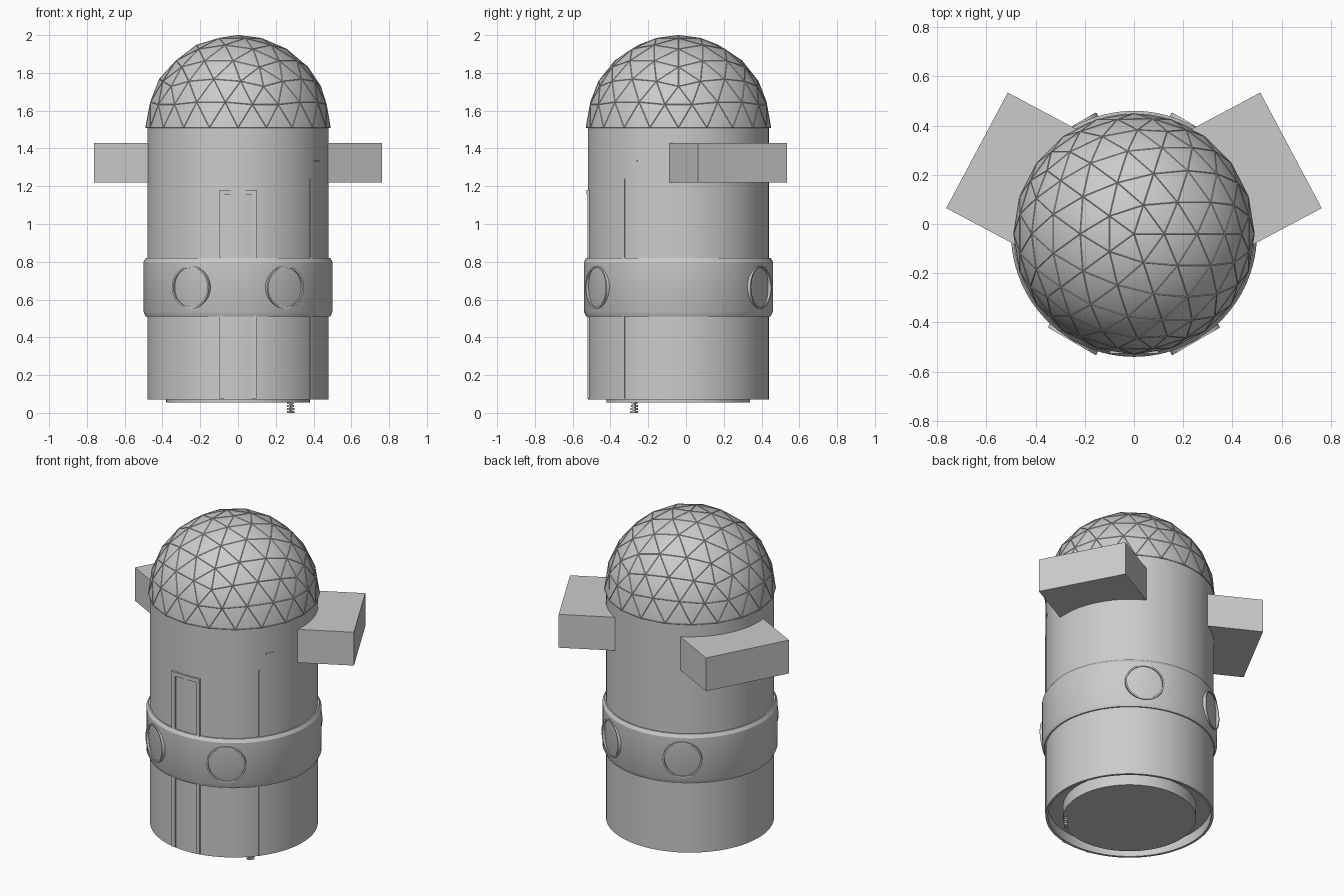
import bpy, bmesh, math
from mathutils import Matrix, Vector

if "Cube" in bpy.data.objects:
    bpy.data.objects.remove(bpy.data.objects["Cube"])

CY = -0.04  # body axis offset in y


def finish(bm, name, smooth=True):
    bmesh.ops.recalc_face_normals(bm, faces=bm.faces)
    me = bpy.data.meshes.new(name)
    bm.to_mesh(me)
    bm.free()
    ob = bpy.data.objects.new(name, me)
    bpy.context.collection.objects.link(ob)
    ob.location = (0, CY, 0)
    if smooth:
        bpy.ops.object.select_all(action='DESELECT')
        ob.select_set(True)
        bpy.context.view_layer.objects.active = ob
        bpy.ops.object.shade_smooth_by_angle(angle=math.radians(30))
    return ob


def lathe(name, profile, closed=False, n=96, matrix=Matrix()):
    bm = bmesh.new()
    pts = list(profile) + ([profile[0]] if closed else [])
    vs = [bm.verts.new((r, 0, z)) for r, z in pts]
    es = [bm.edges.new(p) for p in zip(vs, vs[1:])]
    bmesh.ops.spin(bm, geom=vs + es, cent=(0, 0, 0), axis=(0, 0, 1),
                   angle=math.tau, steps=n, use_duplicate=False)
    bmesh.ops.remove_doubles(bm, verts=bm.verts, dist=1e-5)
    bmesh.ops.transform(bm, matrix=matrix, verts=bm.verts)
    return finish(bm, name)


def box(name, az, d, t, z):
    # box in radial (d), tangential (t) and height (z) ranges at azimuth az
    bm = bmesh.new()
    bmesh.ops.create_cube(bm, size=1)
    m = Matrix.Rotation(math.radians(az), 4, 'Z')
    m = m @ Matrix.Translation([(a + b) / 2 for a, b in (d, t, z)])
    m = m @ Matrix.Diagonal([b - a for a, b in (d, t, z)] + [1])
    bmesh.ops.transform(bm, matrix=m, verts=bm.verts)
    return finish(bm, name, False)


# Hollow-bottomed tower body with the protruding floor disc
lathe("body", [(0, 1.51), (0.48, 1.51), (0.48, 0.07), (0.465, 0.07), (0.465, 0.13),
               (0.38, 0.13), (0.38, 0.055), (0, 0.055)])

# Raised band
lathe("band", [(0.48, 0.51), (0.488, 0.51), (0.5, 0.535), (0.5, 0.80),
               (0.488, 0.82), (0.48, 0.82)])

# Round window rims on the band
for az in (-120, -60, 60, 120):
    m = (Matrix.Translation((0, 0, 0.665)) @ Matrix.Rotation(math.radians(az), 4, 'Z')
         @ Matrix.Rotation(math.radians(90), 4, 'Y'))
    lathe("window_rim", [(0.104, 0.47), (0.104, 0.505), (0.113, 0.505), (0.113, 0.47)],
          True, 48, m)


# Geodesic dome and its struts
def dome_mesh(radius):
    bm = bmesh.new()
    bmesh.ops.create_icosphere(bm, subdivisions=3, radius=radius)
    low = [v for v in bm.verts if v.co.z < -1e-3]
    bmesh.ops.delete(bm, geom=low, context='VERTS')
    bmesh.ops.translate(bm, vec=(0, 0, 1.51), verts=bm.verts)
    return bm


bm = dome_mesh(0.489)
bmesh.ops.holes_fill(bm, edges=[e for e in bm.edges if e.is_boundary], sides=0)
finish(bm, "dome")
struts = finish(dome_mesh(0.489), "dome_struts", False)
wire = struts.modifiers.new("wire", 'WIREFRAME')
wire.thickness = 0.004
wire.use_boundary = True

# Two side boxes angled toward the back
for az in (28, 152):
    box("side_box", az, (0.396, 0.723), (-0.266, 0.266), (1.22, 1.43))

# Front frame: two rails and a top bar
for s in (-1, 1):
    box("front_rail", -90, (0.46, 0.482), (s * 0.085 - 0.012, s * 0.085 + 0.012), (0.075, 1.155))
box("front_top_bar", -90, (0.46, 0.486), (-0.097, 0.097), (1.155, 1.18))

# Thin seam strip and small slot on the right front
box("seam_strip", -37, (0.46, 0.483), (-0.008, 0.008), (0.075, 1.24))
box("slot_mark", -30, (0.46, 0.484), (-0.025, 0.025), (1.332, 1.34))

# Small steps hanging under the floor
for i in range(4):
    box("floor_step", -40, (0.355 - i * 0.002, 0.375), (-0.02 + i * 0.003, 0.02 - i * 0.003),
        (i * 0.016, i * 0.016 + 0.01))
box("step_post", -40, (0.36, 0.37), (-0.008, 0.008), (0, 0.13))
